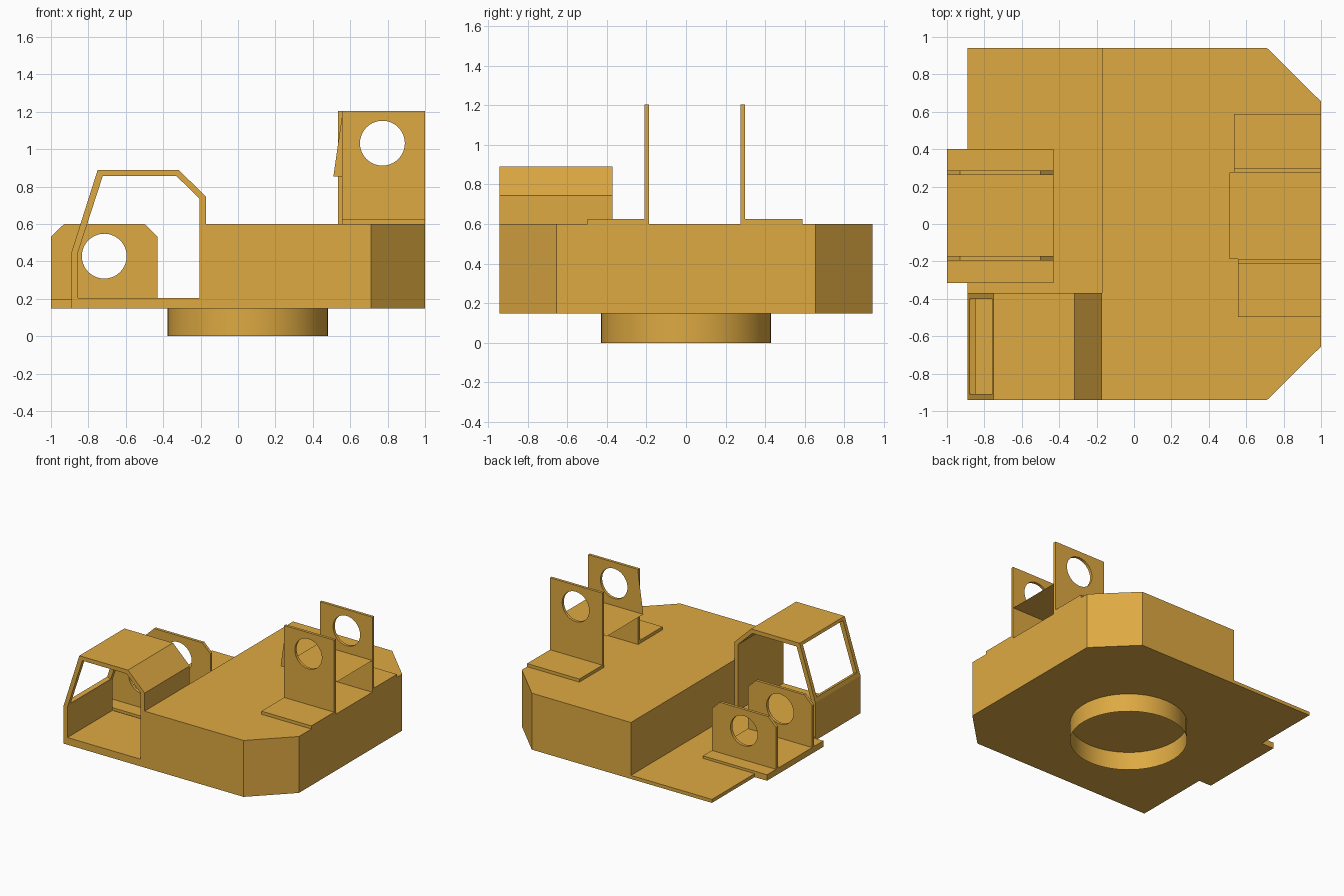
import bpy, bmesh, math
from mathutils import Matrix

if "Cube" in bpy.data.objects:
    bpy.data.objects.remove(bpy.data.objects["Cube"])

paint = bpy.data.materials.new("amber_paint")
paint.diffuse_color = (0.73, 0.40, 0.055, 1)
paint.use_nodes = True
paint.node_tree.nodes["Principled BSDF"].inputs["Base Color"].default_value = paint.diffuse_color


def add_object(name, mesh):
    mesh.materials.clear()
    mesh.materials.append(paint)
    ob = bpy.data.objects.new(name, mesh)
    bpy.context.collection.objects.link(ob)
    return ob


def circle(cx, cy, r, n=40):
    return [(cx + r * math.cos(2 * math.pi * i / n),
             cy + r * math.sin(2 * math.pi * i / n)) for i in range(n)]


def slab(name, loops, lo, hi, upright=False):
    """Extrude an outline (with holes): flat ones along z, upright ones (x, z) along y."""
    cu = bpy.data.curves.new(name + "_outline", 'CURVE')
    cu.dimensions, cu.fill_mode = '2D', 'BOTH'
    cu.extrude = (hi - lo) / 2
    for pts in loops:
        sp = cu.splines.new('POLY')
        sp.points.add(len(pts) - 1)
        for p, (u, v) in zip(sp.points, pts):
            p.co = (u, v, 0, 1)
        sp.use_cyclic_u = True
    tmp = bpy.data.objects.new(name + "_tmp", cu)
    bpy.context.collection.objects.link(tmp)
    bpy.context.view_layer.update()
    dg = bpy.context.evaluated_depsgraph_get()
    mesh = bpy.data.meshes.new_from_object(tmp.evaluated_get(dg))
    bpy.data.objects.remove(tmp)
    mid = (lo + hi) / 2
    if upright:
        mesh.transform(Matrix.Translation((0, mid, 0)) @ Matrix.Rotation(math.pi / 2, 4, 'X'))
    else:
        mesh.transform(Matrix.Translation((0, 0, mid)))
    bm = bmesh.new()
    bm.from_mesh(mesh)
    bmesh.ops.remove_doubles(bm, verts=bm.verts, dist=1e-5)
    bmesh.ops.recalc_face_normals(bm, faces=bm.faces)
    for f in bm.faces:
        f.smooth = False
    bm.to_mesh(mesh)
    bm.free()
    mesh.name = name
    return add_object(name, mesh)


def rect(x0, x1, y0, y1):
    return [(x0, y0), (x1, y0), (x1, y1), (x0, y1)]


def sheet(name, pts):
    mesh = bpy.data.meshes.new(name)
    mesh.from_pydata(pts, [], [tuple(range(len(pts)))])
    return add_object(name, mesh)


Z0, DECK = 0.147, 0.60

# Engine housing with chamfered rear corners, and thin floor plate
slab("engine_housing", [[(-0.17, -0.942), (0.71, -0.942), (1.0, -0.655), (1.0, 0.655),
                         (0.71, 0.942), (-0.17, 0.942)]], Z0, DECK)
slab("floor_plate", [rect(-0.89, -0.17, -0.942, 0.942)], Z0, 0.175)

# Open slewing ring underneath
bm = bmesh.new()
bmesh.ops.create_cone(bm, cap_ends=False, segments=48, radius1=0.43, radius2=0.43, depth=Z0,
                      matrix=Matrix.Translation((0.052, 0, Z0 / 2)))
for f in bm.faces:
    f.smooth = True
mesh = bpy.data.meshes.new("slewing_ring")
bm.to_mesh(mesh)
bm.free()
add_object("slewing_ring", mesh)

# Cab shell, open at both sides
outer = [(-0.89, Z0), (-0.89, 0.45), (-0.75, 0.89), (-0.318, 0.89), (-0.17, 0.745), (-0.17, Z0)]
inner = [(-0.855, 0.205), (-0.855, 0.45), (-0.723, 0.857), (-0.33, 0.857), (-0.205, 0.735), (-0.205, 0.205)]
cab = slab("cab_shell", [outer, inner], -0.942, -0.37, True)

# Windscreen opening cut square through the sloped front wall
ax, az, dx, dz = -0.89, 0.45, 0.14, 0.44
nx, nz = -0.953, 0.303
quad = [(ax + dx * t + nx * d, az + dz * t + nz * d)
        for t, d in ((0.07, 0.05), (0.95, 0.05), (0.95, -0.038), (0.07, -0.038))]
cutter = slab("windscreen_cutter", [quad], -0.91, -0.402, True)
cut = cab.modifiers.new("windscreen", 'BOOLEAN')
cut.object, cut.operation, cut.solver = cutter, 'DIFFERENCE', 'EXACT'
bpy.context.view_layer.update()
cut_mesh = bpy.data.meshes.new_from_object(
    cab.evaluated_get(bpy.context.evaluated_depsgraph_get()))
cab.modifiers.clear()
cab.data = cut_mesh
bpy.data.objects.remove(cutter)

# Boom mount: foot plate with two pierced lugs
slab("boom_foot_plate", [rect(-1.0, -0.43, -0.315, 0.40)], Z0, 0.195)
lug = [(-1.0, 0.19), (-1.0, 0.532), (-0.93, 0.60), (-0.50, 0.60), (-0.43, 0.532), (-0.43, 0.19)]
for side, y in (("left", 0.263), ("right", -0.195)):
    slab("boom_lug_" + side, [lug, circle(-0.715, 0.428, 0.12)], y, y + 0.023, True)

# Rear brackets: pierced upright lug with an outward flange
for side, x, y, f0, f1 in (("left", 0.535, 0.275, 0.297, 0.588),
                           ("right", 0.557, -0.21, -0.498, -0.21)):
    slab("rear_lug_" + side, [rect(x, 1.0, DECK, 1.203), circle(0.772, 1.032, 0.12)],
         y, y + 0.022, True)
    slab("rear_flange_" + side, [rect(x, 1.0, f0, f1)], DECK, 0.625)

# Thin shelf and gusset between the rear lugs
sheet("rear_shelf", [(0.51, -0.187, 0.855), (1.0, -0.187, 0.855),
                     (1.0, 0.275, 0.855), (0.51, 0.275, 0.855)])
sheet("shelf_gusset", [(0.51, -0.187, 0.855), (0.62, -0.187, 0.855), (0.558, -0.187, 1.19)])
